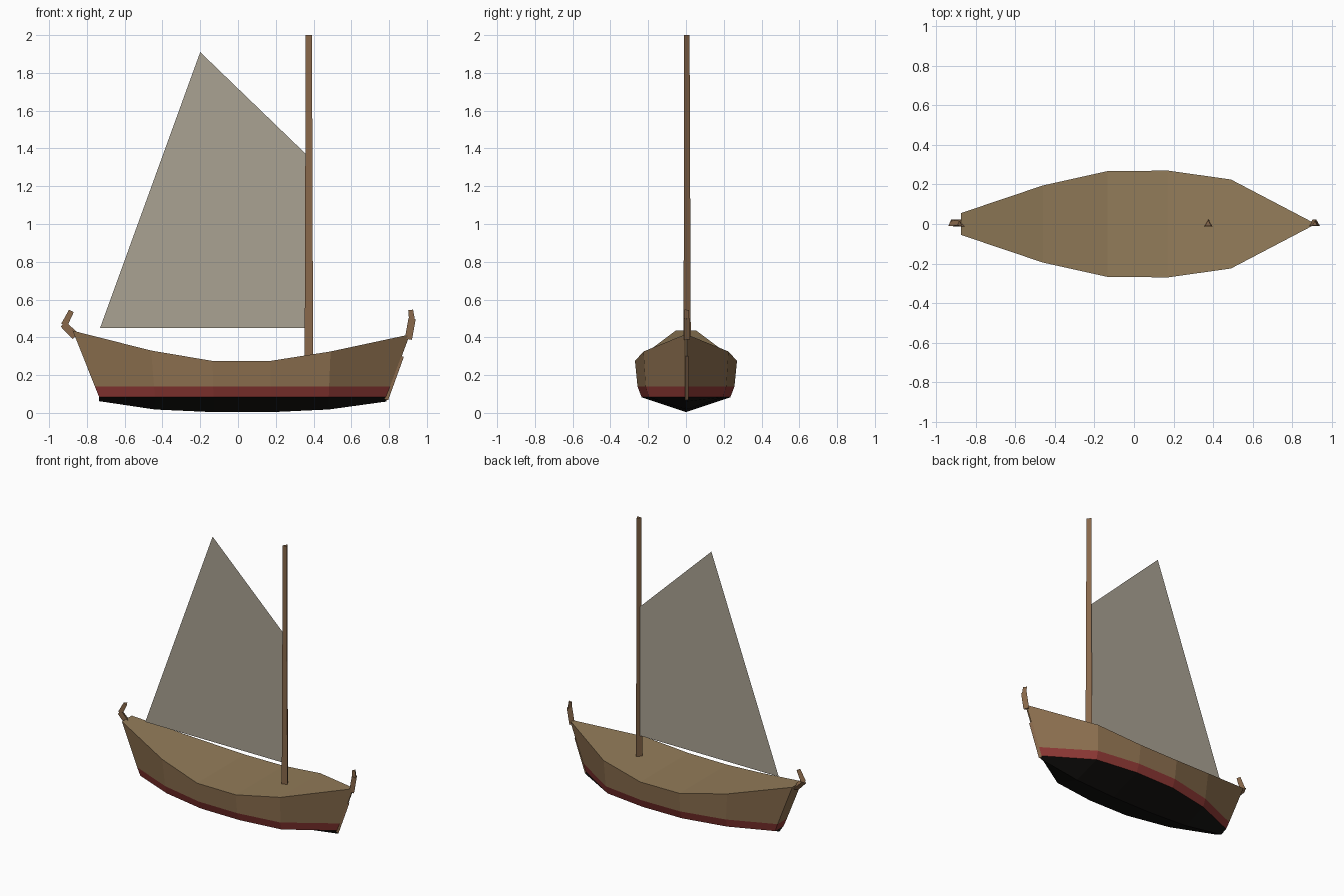
import bpy, bmesh
from mathutils import Vector

if "Cube" in bpy.data.objects:
    bpy.data.objects.remove(bpy.data.objects["Cube"])


def material(name, rgb):
    m = bpy.data.materials.new(name)
    m.diffuse_color = (*rgb, 1)
    m.use_nodes = True
    m.node_tree.nodes["Principled BSDF"].inputs["Base Color"].default_value = m.diffuse_color
    return m


WOOD = material("hull_wood", (0.27, 0.165, 0.08))
DECK = material("deck_wood", (0.29, 0.20, 0.10))
RED = material("red_stripe", (0.27, 0.04, 0.035))
BLACK = material("black_bottom", (0.008, 0.007, 0.006))
SPAR = material("spar_wood", (0.25, 0.14, 0.07))
CLOTH = material("sail_cloth", (0.40, 0.36, 0.29))


def finish(name, bm, mats):
    bmesh.ops.recalc_face_normals(bm, faces=bm.faces)
    me = bpy.data.meshes.new(name)
    bm.to_mesh(me)
    bm.free()
    for m in mats:
        me.materials.append(m)
    ob = bpy.data.objects.new(name, me)
    bpy.context.collection.objects.link(ob)
    return ob


def prism(name, path, radii):
    """Three-sided bar in the xz plane with one ridge pointing to +y."""
    bm = bmesh.new()
    pts = [Vector((x, 0, z)) for x, z in path]
    rings = []
    for i, (p, r) in enumerate(zip(pts, radii)):
        d = (pts[min(i + 1, len(pts) - 1)] - pts[max(i - 1, 0)]).normalized()
        side = Vector((d.z, 0, -d.x))
        y = Vector((0, r, 0))
        rings.append([bm.verts.new(p + v) for v in
                      (y, side * 0.87 * r - y / 2, -side * 0.87 * r - y / 2)])
    for a, b in zip(rings, rings[1:]):
        for k in range(3):
            bm.faces.new((a[k], a[k - 1], b[k - 1], b[k]))
    bm.faces.new(rings[0])
    bm.faces.new(rings[-1])
    return finish(name, bm, [SPAR])


# Hull stations: deck x, half width, deck z, bottom x, keel z
stations = [
    (-0.875, 0.055, 0.435, -0.735, 0.062),
    (-0.46, 0.195, 0.33, -0.44, 0.018),
    (-0.135, 0.267, 0.275, -0.13, 0.004),
    (0.17, 0.27, 0.275, 0.175, 0.004),
    (0.49, 0.225, 0.325, 0.48, 0.018),
    (0.91, 0.005, 0.415, 0.785, 0.06),
]
bm = bmesh.new()
rings = []
for xd, w, zd, xb, zk in stations:
    def at(z, width):
        t = (zd - z) / (zd - 0.083)
        return (xd + (xb - xd) * t, width, z)
    half = [at(zd, w), at(0.14, w * 0.95), at(0.083, w * 0.87)]
    ring = half + [(xb, 0, zk)] + [(x, -y, z) for x, y, z in reversed(half)]
    rings.append([bm.verts.new(c) for c in ring])
band = [0, 1, 2, 2, 1, 0, 3]  # wood, red, black, black, red, wood, deck
for a, b in zip(rings, rings[1:]):
    for k in range(7):
        j = (k + 1) % 7
        bm.faces.new((a[k], a[j], b[j], b[k])).material_index = band[k]
# Transom and bow ends keep the painted bands
for r in (rings[0], rings[-1]):
    for k in range(2):
        bm.faces.new((r[k], r[k + 1], r[5 - k], r[6 - k])).material_index = k
    bm.faces.new((r[2], r[3], r[4])).material_index = 2
finish("hull", bm, [WOOD, RED, BLACK, DECK])

# Mast
prism("mast", [(0.375, 0.27), (0.375, 2.0)], [0.026, 0.019])

# Sail
bm = bmesh.new()
bm.faces.new([bm.verts.new((x, 0, z)) for x, z in
              ((-0.73, 0.45), (0.365, 0.45), (0.365, 1.365), (-0.2, 1.91))])
finish("sail", bm, [CLOTH])

# Stem post and carved end pieces, each made of two short bars
prism("stem_post", [(0.785, 0.07), (0.868, 0.3)], [0.012, 0.012])
prism("bow_post_lower", [(0.902, 0.39), (0.922, 0.5)], [0.022, 0.022])
prism("bow_post_upper", [(0.922, 0.485), (0.914, 0.545)], [0.018, 0.015])
prism("stern_post_lower", [(-0.86, 0.405), (-0.925, 0.47)], [0.024, 0.022])
prism("stern_post_upper", [(-0.92, 0.465), (-0.882, 0.54)], [0.02, 0.016])
